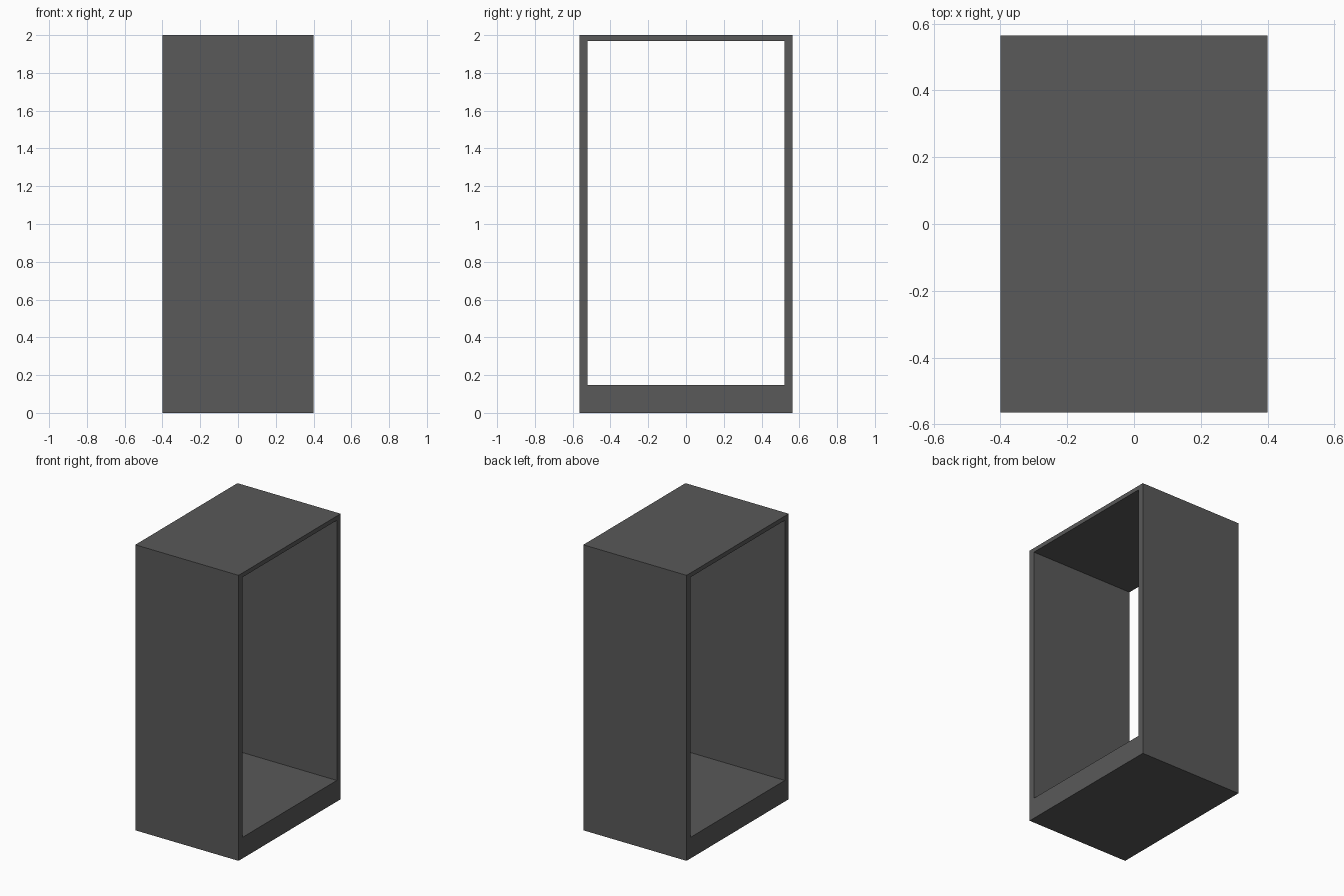
import bpy
import bmesh

HALF_WIDTH = 0.4
OUTER = dict(half_y=0.565, low=0.0, high=2.0)
OPENING = dict(half_y=0.522, low=0.148, high=1.97)

cube = bpy.data.objects.get("Cube")
if cube:
    bpy.data.objects.remove(cube, do_unlink=True)

# Dark grey finish
grey = bpy.data.materials.new("dark grey")
grey.use_nodes = True
colour = (0.1, 0.1, 0.1, 1)
grey.diffuse_color = colour
grey.node_tree.nodes["Principled BSDF"].inputs["Base Color"].default_value = colour


def ring(bm, x, half_y, low, high):
    """Rectangular loop of corners in the plane at x."""
    corners = [(-half_y, low), (half_y, low), (half_y, high), (-half_y, high)]
    return [bm.verts.new((x, y, z)) for y, z in corners]


def bridge(bm, a, b):
    """Join two corner loops with a band of quads."""
    for i in range(len(a)):
        j = (i + 1) % len(a)
        bm.faces.new((a[i], a[j], b[j], b[i]))


# Open-sided cabinet: outer shell, rims and the opening running through it
bm = bmesh.new()
loops = [ring(bm, -HALF_WIDTH, **OUTER), ring(bm, HALF_WIDTH, **OUTER),
         ring(bm, HALF_WIDTH, **OPENING), ring(bm, -HALF_WIDTH, **OPENING)]
for i, loop in enumerate(loops):
    bridge(bm, loop, loops[(i + 1) % len(loops)])
bmesh.ops.recalc_face_normals(bm, faces=bm.faces)

mesh = bpy.data.meshes.new("cabinet_frame")
bm.to_mesh(mesh)
bm.free()
mesh.materials.append(grey)
frame = bpy.data.objects.new("cabinet_frame", mesh)
bpy.context.collection.objects.link(frame)
